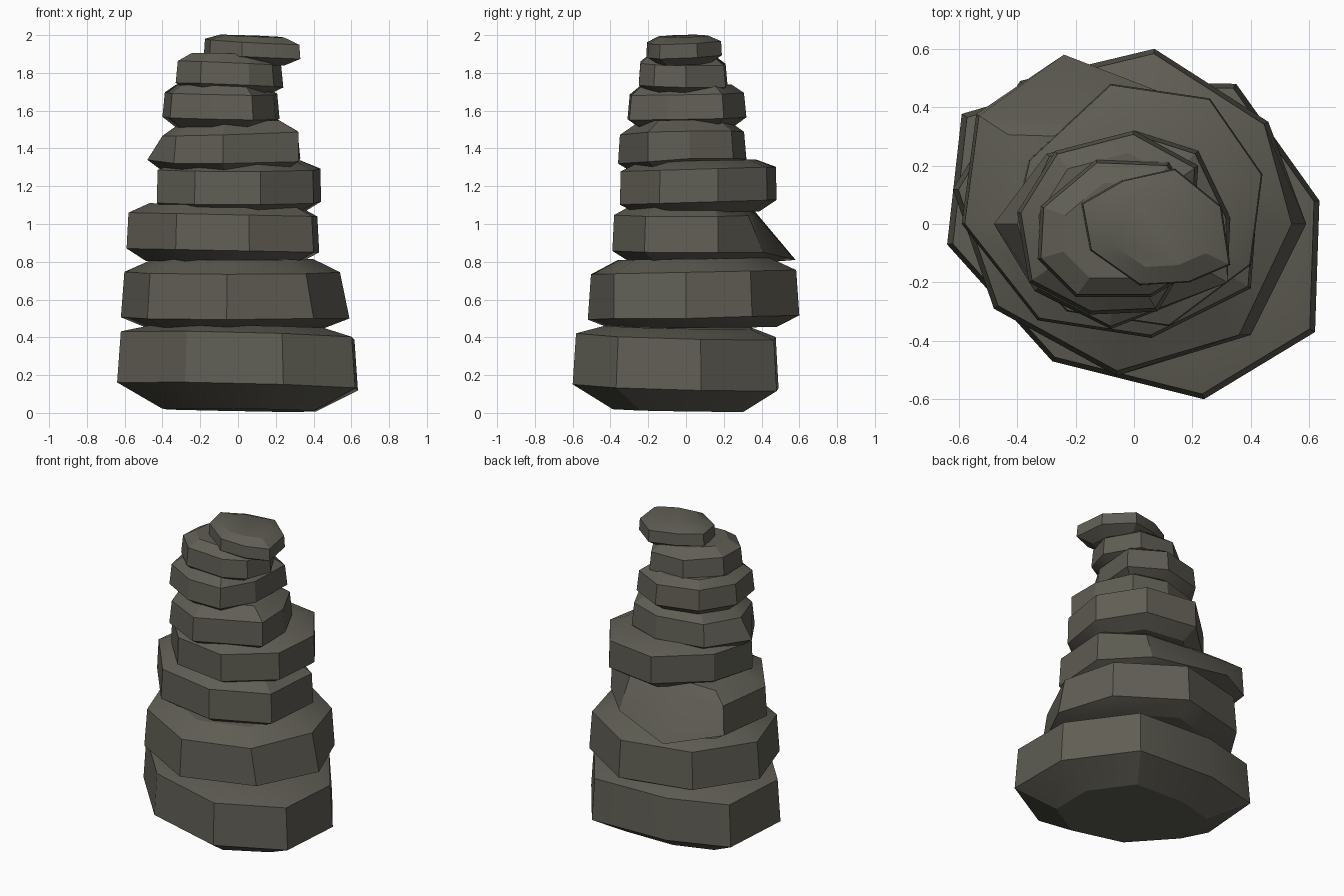
import bpy, bmesh
from mathutils import Vector

if "Cube" in bpy.data.objects:
    bpy.data.objects.remove(bpy.data.objects["Cube"])

mat = bpy.data.materials.new("dark grey stone")
mat.diffuse_color = (0.115, 0.11, 0.088, 1)
mat.use_nodes = True
mat.node_tree.nodes["Principled BSDF"].inputs["Base Color"].default_value = mat.diffuse_color


def stone(name, outline, low, up, bottom, top, shrink=0.97, cap=0.72, base=0.74,
          tilt=(0, 0), pulled=None):
    """Flat eight-sided boulder: base ring, lower rim, upper rim, domed top.
    low/up = rim heights, bottom/top = cap heights, tilt = slope of the lower
    rim along x and y, pulled = {corner: (low_z, upper_x, upper_y)}."""
    pulled = pulled or {}
    n = len(outline)
    c = sum((Vector(p) for p in outline), Vector((0, 0))) / n
    rings = [[], [], [], []]
    for i, p in enumerate(outline):
        d = Vector(p) - c
        slope = tilt[0] * d.x + tilt[1] * d.y
        zl, q = low + slope, c + d * shrink
        if i in pulled:
            zl, q = pulled[i][0], Vector(pulled[i][1:])
        b = c + d * base
        t = c + (q - c) * cap
        rings[0].append((b.x, b.y, bottom + slope * 0.4))
        rings[1].append((p[0], p[1], zl))
        rings[2].append((q.x, q.y, up + slope))
        rings[3].append((t.x, t.y, top + slope * 0.5))
    bm = bmesh.new()
    vr = [[bm.verts.new(v) for v in r] for r in rings]
    for a, b in zip(vr, vr[1:]):
        for i in range(n):
            j = (i + 1) % n
            bm.faces.new((a[i], a[j], b[j], b[i]))
    bm.faces.new(vr[0][::-1])
    bm.faces.new(vr[-1])
    bmesh.ops.recalc_face_normals(bm, faces=bm.faces)
    me = bpy.data.meshes.new(name)
    bm.to_mesh(me)
    bm.free()
    me.materials.append(mat)
    ob = bpy.data.objects.new(name, me)
    bpy.context.collection.objects.link(ob)
    bpy.ops.object.select_all(action='DESELECT')
    ob.select_set(True)
    bpy.context.view_layer.objects.active = ob
    bpy.ops.object.shade_smooth_by_angle(angle=0.45)


# Outlines run counter-clockwise seen from above, starting at the left
stone("base_stone", [(-.64, -.07), (-.28, -.47), (.24, -.60), (.62, -.37),
                     (.635, .08), (.35, .48), (-.2, .49), (-.59, .377)],
      .14, .41, .015, .455, shrink=.97, cap=.74, base=.64, tilt=(-.03, -.03))

stone("second_stone", [(-.62, .12), (-.48, -.29), (-.06, -.52), (.40, -.38),
                       (.59, 0), (.46, .35), (.07, .60), (-.39, .49)],
      .505, .745, .45, .815, shrink=.97, cap=.74, base=.78, tilt=(0, .02),
      pulled={4: (.50, .54, 0), 3: (.50, .36, -.38)})

stone("third_stone", [(-.59, 0), (-.33, -.33), (.06, -.39), (.40, -.22),
                      (.43, .17), (.2, .41), (-.24, .58), (-.54, .377)],
      .86, 1.05, .80, 1.105, shrink=.98, cap=.78, base=.8, tilt=(-.02, 0),
      pulled={6: (.81, -.17, .36), 5: (.85, .18, .33)})

stone("fourth_stone", [(-.43, -.08), (-.23, -.30), (.12, -.35), (.40, -.14),
                       (.44, .17), (.26, .43), (-.08, .48), (-.36, .22)],
      1.115, 1.29, 1.06, 1.335, shrink=.99, cap=.75, base=.78, tilt=(0, .03))

stone("fifth_stone", [(-.48, 0), (-.34, -.23), (-.08, -.36), (.32, -.20),
                      (.33, .02), (.22, .25), (0, .32), (-.30, .24)],
      1.335, 1.48, 1.28, 1.545, shrink=.96, cap=.72, base=.8, tilt=(.03, .02),
      pulled={0: (1.34, -.40, 0), 2: (1.32, -.08, -.35), 3: (1.33, .32, -.20)})

stone("sixth_stone", [(-.40, .04), (-.36, -.20), (-.15, -.31), (.08, -.30),
                      (.20, -.10), (.22, .20), (0, .32), (-.27, .25)],
      1.56, 1.69, 1.51, 1.735, shrink=.96, cap=.8, base=.78, tilt=(-.02, .02))

stone("seventh_stone", [(-.32, .06), (-.33, -.12), (-.20, -.25), (.06, -.25),
                        (.19, -.17), (.24, 0), (.12, .21), (-.13, .22)],
      1.735, 1.85, 1.70, 1.90, shrink=.96, cap=.72, base=.8, tilt=(-.04, -.02))

stone("top_stone", [(-.18, .07), (-.15, -.09), (.02, -.21), (.19, -.20),
                    (.33, -.14), (.30, .06), (.14, .19), (-.04, .15)],
      1.89, 1.965, 1.845, 1.995, shrink=.98, cap=.68, base=.66, tilt=(-.05, .03))
